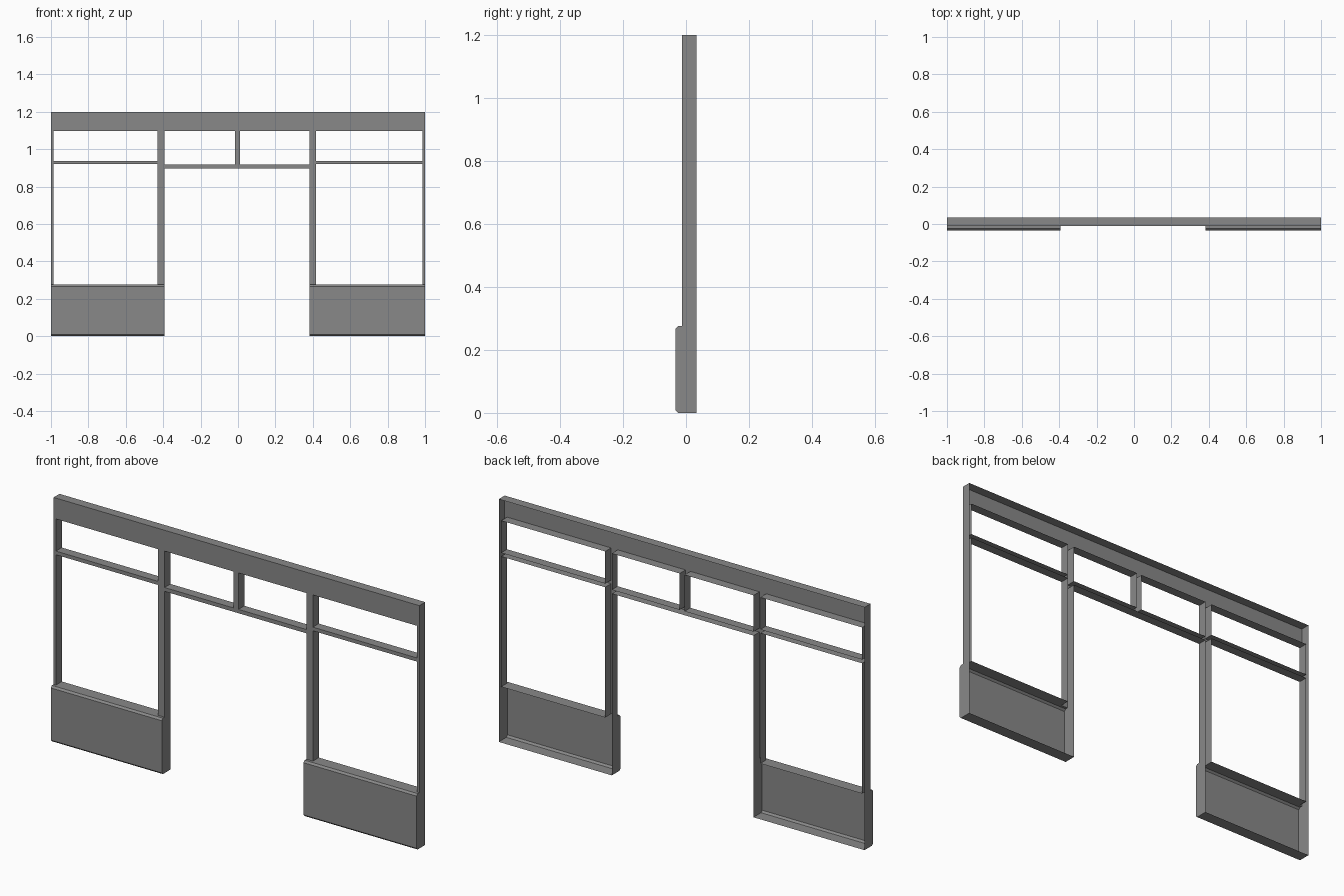
import bpy
import bmesh

cube = bpy.data.objects.get("Cube")
if cube:
    bpy.data.objects.remove(cube)

GREY = (0.25, 0.25, 0.25, 1.0)
paint = bpy.data.materials.new("plain grey")
paint.use_nodes = True
paint.diffuse_color = GREY
paint.node_tree.nodes["Principled BSDF"].inputs["Base Color"].default_value = GREY

BACK, FACE, BULGE = 0.034, -0.012, -0.034   # depth planes
SILL, LIGHT_BOTTOM, LIGHT_TOP, TOP = 0.276, 0.938, 1.097, 1.2
CHAMFER = 0.009


def finish(name, bm):
    """Weld the shell, turn it outward and link it as an object."""
    bmesh.ops.remove_doubles(bm, verts=bm.verts, dist=0.0002)
    bmesh.ops.recalc_face_normals(bm, faces=bm.faces)
    front = min(bm.faces, key=lambda f: (-abs(f.normal.y), f.calc_center_median().y))
    if front.normal.y > 0:
        bmesh.ops.reverse_faces(bm, faces=bm.faces)
    mesh = bpy.data.meshes.new(name)
    bm.to_mesh(mesh)
    bm.free()
    mesh.materials.append(paint)
    obj = bpy.data.objects.new(name, mesh)
    bpy.context.collection.objects.link(obj)
    return obj


# Openings of the frame: x0, x1, z0, z1
side_bays = [(-0.987, -0.43), (0.418, 0.987)]
doorway = (-0.393, 0.382)
openings = [(*doorway, SILL, 0.898),
            (doorway[0], -0.016, 0.917, LIGHT_TOP),
            (0.011, doorway[1], 0.917, LIGHT_TOP)]
for bay in side_bays:
    openings.append((*bay, SILL, 0.92))
    openings.append((*bay, LIGHT_BOTTOM, LIGHT_TOP))


def is_open(x, z):
    return any(a < x < b and c < z < d for a, b, c, d in openings)


def build_frame():
    """Front skin with openings; every rim is folded back, the rear is open."""
    bm = bmesh.new()
    xs = sorted({-1, 1} | {x for o in openings for x in o[:2]})
    zs = sorted({TOP} | {z for o in openings for z in o[2:]})
    for x0, x1 in zip(xs, xs[1:]):
        for z0, z1 in zip(zs, zs[1:]):
            if not is_open((x0 + x1) / 2, (z0 + z1) / 2):
                corners = [(x0, z0), (x1, z0), (x1, z1), (x0, z1)]
                bm.faces.new([bm.verts.new((x, FACE, z)) for x, z in corners])
    bmesh.ops.remove_doubles(bm, verts=bm.verts, dist=0.0002)
    # Fold back all rims except the post feet, which join the lower panels
    rims = [e for e in bm.edges if e.is_boundary
            and any(v.co.z > SILL + 0.001 for v in e.verts)]
    folded = bmesh.ops.extrude_edge_only(bm, edges=rims)["geom"]
    for v in folded:
        if isinstance(v, bmesh.types.BMVert):
            v.co.y = BACK
    return finish("shopfront_frame", bm)


def build_panel(name, x0, x1, bay):
    """Hollow chamfered lower panel with a sill across the window opening."""
    bm = bmesh.new()
    profile = [(BACK, 0), (BULGE + CHAMFER, 0), (BULGE, CHAMFER),
               (BULGE, SILL - CHAMFER), (BULGE + CHAMFER, SILL), (FACE, SILL)]
    ends = []
    for x in (x0, x1):
        ring = [bm.verts.new((x, y, z)) for y, z in profile]
        ends.append(ring)
        bm.faces.new(ring + [bm.verts.new((x, BACK, SILL))])
    a, b = ends
    for i in range(len(profile) - 1):
        bm.faces.new((a[i], a[i + 1], b[i + 1], b[i]))
    # Window sill
    sill = [(bay[0], FACE), (bay[1], FACE), (bay[1], BACK), (bay[0], BACK)]
    bm.faces.new([bm.verts.new((x, y, SILL)) for x, y in sill])
    return finish(name, bm)


build_frame()
build_panel("right_lower_panel", -1, doorway[0], side_bays[0])
build_panel("left_lower_panel", doorway[1], 1, side_bays[1])
